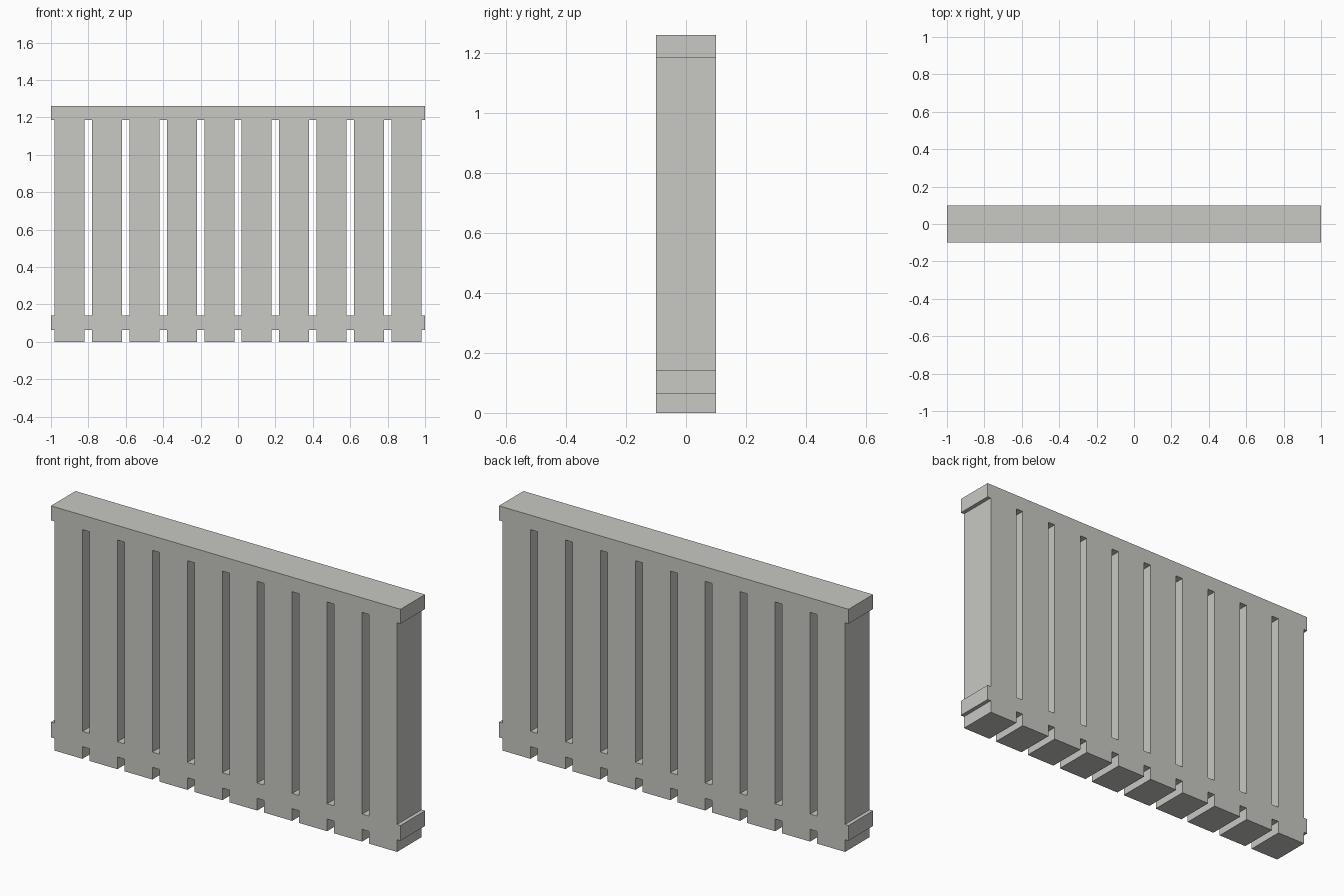
import bpy, bmesh

if "Cube" in bpy.data.objects:
    bpy.data.objects.remove(bpy.data.objects["Cube"])

DEPTH = 0.2
SLATS = 10
PITCH = 0.2
HALF_SLAT = 0.08

# Warm light grey for the whole panel
grey = bpy.data.materials.new("warm_grey")
grey.diffuse_color = (0.58, 0.58, 0.55, 1.0)
grey.use_nodes = True
grey.node_tree.nodes["Principled BSDF"].inputs["Base Color"].default_value = grey.diffuse_color

# Break lines: slat edges across, rail edges up
xs = [-1.0]
for i in range(SLATS):
    centre = -0.9 + i * PITCH
    xs += [centre - HALF_SLAT - 0.0, centre + HALF_SLAT]
xs.append(1.0)
zs = [0.0, 0.063, 0.142, 1.185, 1.26]

# Front outline: slat columns (odd) and rail rows (odd) are solid, the rest open
bm = bmesh.new()
grid = {}


def corner(i, j):
    if (i, j) not in grid:
        grid[i, j] = bm.verts.new((xs[i], -DEPTH / 2, zs[j]))
    return grid[i, j]


for i in range(len(xs) - 1):
    for j in range(len(zs) - 1):
        if i % 2 == 1 or j % 2 == 1:
            bm.faces.new([corner(i, j), corner(i + 1, j),
                          corner(i + 1, j + 1), corner(i, j + 1)])

# Give the slats and rails one shared thickness
front = bm.faces[:]
result = bmesh.ops.extrude_face_region(bm, geom=front, use_keep_orig=True)
moved = [v for v in result["geom"] if isinstance(v, bmesh.types.BMVert)]
bmesh.ops.translate(bm, verts=moved, vec=(0, DEPTH, 0))
bmesh.ops.recalc_face_normals(bm, faces=bm.faces)

mesh = bpy.data.meshes.new("slatted_fence_panel")
bm.to_mesh(mesh)
bm.free()
mesh.materials.append(grey)
panel = bpy.data.objects.new("slatted_fence_panel", mesh)
bpy.context.collection.objects.link(panel)
